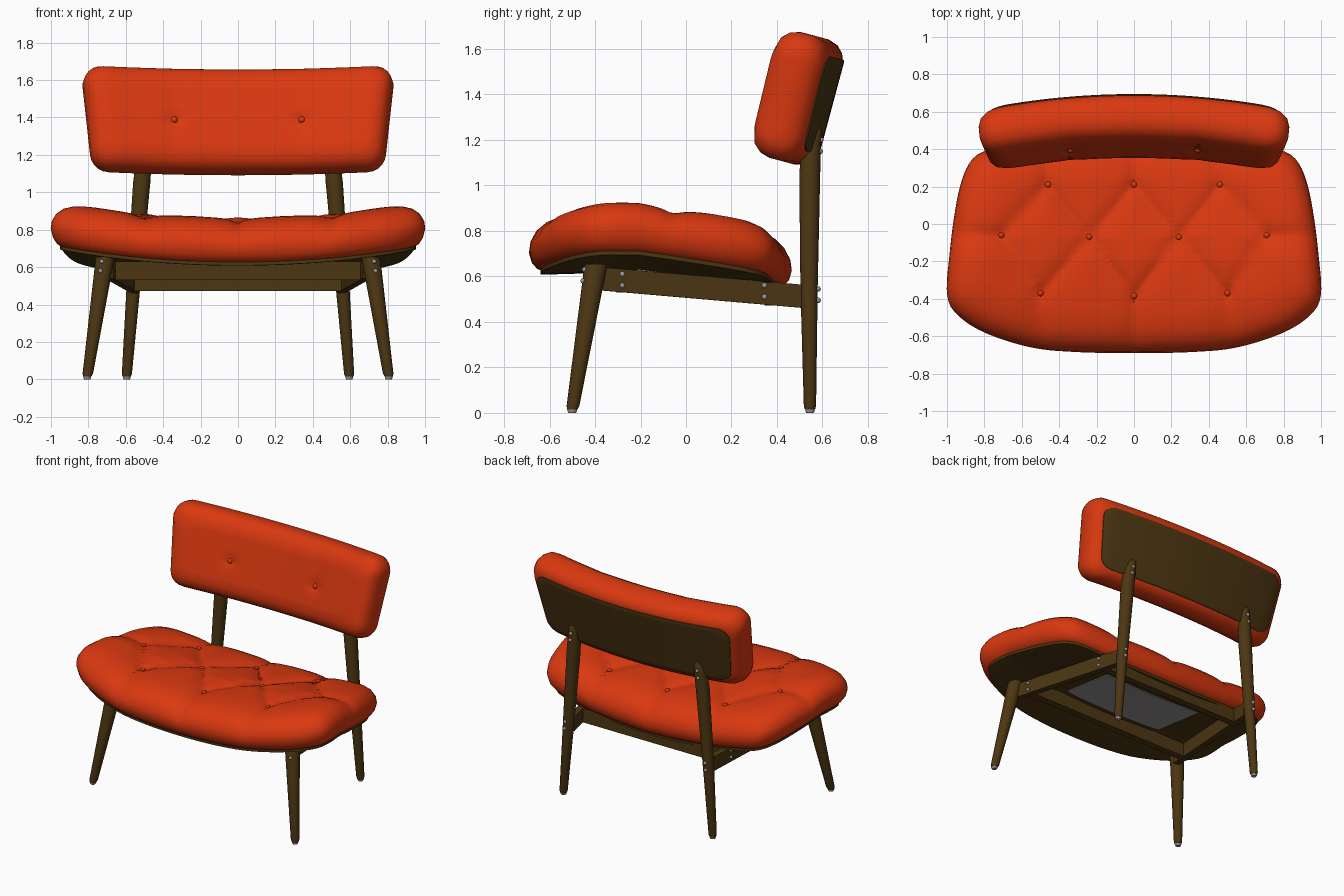
import bpy, bmesh, math
from mathutils import Vector

if "Cube" in bpy.data.objects:
    bpy.data.objects.remove(bpy.data.objects["Cube"])

def material(name, rgb):
    m = bpy.data.materials.new(name)
    m.diffuse_color = (*rgb, 1)
    m.use_nodes = True
    m.node_tree.nodes["Principled BSDF"].inputs["Base Color"].default_value = m.diffuse_color
    return m

RED = material("red upholstery", (0.70, 0.04, 0.005))
WOOD = material("dark wood", (0.073, 0.037, 0.006))
METAL = material("grey metal", (0.33, 0.31, 0.32))

def finish(name, bm, mat, angle=40):
    bmesh.ops.recalc_face_normals(bm, faces=bm.faces)
    me = bpy.data.meshes.new(name)
    bm.to_mesh(me)
    bm.free()
    me.materials.append(mat)
    me.shade_smooth()
    me.set_sharp_from_angle(angle=math.radians(angle))
    ob = bpy.data.objects.new(name, me)
    bpy.context.collection.objects.link(ob)
    return ob

# ---- helpers for cushions and boards
def mirrored_loop(half, n):
    """Resample a right-hand half outline evenly, then mirror it in x."""
    pts = [Vector(p) for p in half]
    run = [0]
    for a, b in zip(pts, pts[1:]):
        run.append(run[-1] + (b - a).length)
    out, j = [], 0
    for i in range(n + 1):
        s = run[-1] * i / n
        while j < len(pts) - 2 and run[j + 1] < s:
            j += 1
        out.append(pts[j].lerp(pts[j + 1], (s - run[j]) / (run[j + 1] - run[j])))
    return out + [Vector((-p.x, p.y)) for p in out[-2:0:-1]]

def spline(p, steps=8):
    p = [Vector(q) for q in p]
    p = [Vector((-p[1].x, p[1].y))] + p + [Vector((-p[-2].x, p[-2].y))]
    out = []
    for a, b, c, d in zip(p, p[1:], p[2:], p[3:]):
        for i in range(steps):
            t = i / steps
            out.append(0.5 * (2 * b + (c - a) * t + (2 * a - 5 * b + 4 * c - d) * t * t
                              + (3 * b - a - 3 * c + d) * t ** 3))
    return out + [p[-2]]

def pad(name, loop, centre, half, profile, surf, mat, n=22):
    """Closed pad: profile = (inset, height fraction) from bottom to top."""
    ks = [i / n for i in range(1, n)]
    layers = ([(*profile[0], k) for k in ks] + [(d, f, 1) for d, f in profile]
              + [(*profile[-1], k) for k in reversed(ks)])
    bm = bmesh.new()
    c = Vector(centre)
    rings = []
    for d, f, k in layers:
        rings.append([bm.verts.new(surf(c.x + (p.x - c.x) * k * (1 - d / half[0]),
                                        c.y + (p.y - c.y) * k * (1 - d / half[1]), f))
                      for p in loop])
    m = len(loop)
    for a, b in zip(rings, rings[1:]):
        for i in range(m):
            bm.faces.new((a[i], a[(i + 1) % m], b[(i + 1) % m], b[i]))
    for ring, f in ((rings[0], profile[0][1]), (rings[-1], profile[-1][1])):
        v = bm.verts.new(surf(c.x, c.y, f))
        for i in range(m):
            bm.faces.new((v, ring[i], ring[(i + 1) % m]))
    return finish(name, bm, mat, 50)

# ---- seat
def seat_base(x, y):
    return 0.632 + 0.085 * x * x - 0.13 * max(0, y + 0.2) - 0.03 * max(0, -y - 0.35)

TUFTS = [(0, 0.21), (0.46, 0.21), (0.24, -0.07), (0.71, -0.06), (0, -0.385), (0.5, -0.37)]
CREASES = [((0.71, -0.06), (0.46, 0.21)), ((0.46, 0.21), (0.24, -0.07)),
           ((0.24, -0.07), (0, 0.21)), ((0.71, -0.06), (0.5, -0.37)),
           ((0.5, -0.37), (0.24, -0.07)), ((0.24, -0.07), (0, -0.385)),
           ((0.5, -0.37), (0.5, -0.7)), ((0, -0.385), (0, -0.7)),
           ((0.46, 0.21), (0.46, 0.47)), ((0, 0.21), (0, 0.47)), ((0.71, -0.06), (1, -0.05))]

def seg_dist(p, a, b):
    a, b = Vector(a), Vector(b)
    t = max(0, min(1, (p - a).dot(b - a) / (b - a).length_squared))
    return (p - a - (b - a) * t).length

def seat_surf(x, y, f):
    p = Vector((abs(x), y))
    crease = min(seg_dist(p, a, b) for a, b in CREASES)
    dimple = min((p - Vector(t)).length for t in TUFTS)
    t = 0.208 + 0.03 * (1 - math.exp(-crease / 0.06)) - 0.012 * math.exp(-(dimple / 0.04) ** 2)
    return (x, y, seat_base(x, y) + f * t)

seat_loop = mirrored_loop(spline([(0, -0.69), (0.3, -0.685), (0.55, -0.66), (0.8, -0.58),
    (0.95, -0.48), (1.0, -0.37), (0.985, -0.15), (0.96, 0.05), (0.925, 0.22), (0.87, 0.34),
    (0.78, 0.395), (0.55, 0.43), (0.28, 0.455), (0, 0.465)]), 84)
seat_c, seat_h = (0, -0.1), (1.0, 0.58)
pad("seat_cushion", seat_loop, seat_c, seat_h,
    [(0.06, 0), (0.035, 0.05), (0.012, 0.18), (0, 0.38), (0.006, 0.55), (0.03, 0.73),
     (0.07, 0.87), (0.12, 0.95), (0.17, 0.985), (0.22, 1)], seat_surf, RED)
pad("seat_board", seat_loop, seat_c, seat_h, [(0.06, -0.016), (0.05, -0.014), (0.05, 0.004)],
    lambda x, y, f: (x, y, seat_base(x, y) + f), WOOD, 10)
plate_loop = mirrored_loop([(0, -0.22), (0.4, -0.22), (0.4, 0.2), (0, 0.2)], 30)
pad("underside_plate", plate_loop, (0, 0), (1, 1), [(0, -0.022), (0, -0.014)],
    lambda x, y, f: (x, y, seat_base(x, y) + f), METAL, 6)

# ---- backrest, in tilted coordinates: x, v up along the panel, w forward
SN, CS = math.sin(math.radians(15)), math.cos(math.radians(15))

def back_point(x, v, w):
    w2 = w + 0.125 * x * x
    return (x * (1 - 0.12 * w), 0.634 + v * SN - w2 * CS, 1.345 + v * CS + w2 * SN)

def back_surf(x, v, f):
    r2 = (abs(x) - 0.35) ** 2 + (v + 0.02) ** 2
    dent = 0.006 * math.exp(-abs(abs(x) - 0.35) / 0.05) + 0.014 * math.exp(-r2 / 0.0016)
    return back_point(x, v, f * 0.243 - f * f * dent)

def arc(cx, cy, r, a0):
    return [(cx + r * math.cos(math.radians(a0 + 10 * i)),
             cy + r * math.sin(math.radians(a0 + 10 * i))) for i in range(10)]

back_loop = mirrored_loop([(0, -0.285)] + arc(0.70, -0.185, 0.1, -90)
                          + arc(0.74, 0.185, 0.1, 0) + [(0, 0.285)], 70)
pad("back_cushion", back_loop, (0, 0), (0.83, 0.285),
    [(0.075, 0.0), (0.045, 0.04), (0.015, 0.16), (0, 0.34), (0, 0.58), (0.012, 0.76),
     (0.04, 0.9), (0.08, 0.97), (0.13, 1)], back_surf, RED)
pad("back_panel", back_loop, (0, 0), (0.83, 0.285),
    [(0.08, -0.008), (0.07, -0.004), (0.07, 0.02)], back_point, WOOD, 10)

# ---- round parts: knobs, legs, feet
def knob(name, pos, r, mat):
    bm = bmesh.new()
    bmesh.ops.create_uvsphere(bm, u_segments=12, v_segments=8, radius=r)
    bmesh.ops.translate(bm, verts=bm.verts, vec=Vector(pos))
    finish(name, bm, mat, 80)

def tube(name, stations, mat, sides=24):
    """Upright tapered tube through (x, y, z, radius) stations."""
    bm = bmesh.new()
    rings = [[bm.verts.new((x + r * math.cos(math.tau * i / sides),
                            y + r * math.sin(math.tau * i / sides), z)) for i in range(sides)]
             for x, y, z, r in stations]
    for a, b in zip(rings, rings[1:]):
        for i in range(sides):
            j = (i + 1) % sides
            bm.faces.new((a[i], a[j], b[j], b[i]))
    bm.faces.new(rings[0])
    bm.faces.new(rings[-1])
    finish(name, bm, mat, 50)

def beam(name, a, b, thick, height):
    """Rail with upright sides from a to b."""
    a, b = Vector(a), Vector(b)
    side = (b - a).cross(Vector((0, 0, 1))).normalized() * thick / 2
    up = Vector((0, 0, height / 2))
    bm = bmesh.new()
    q = [[bm.verts.new(e + s * side + u * up) for s, u in ((-1, -1), (1, -1), (1, 1), (-1, 1))]
         for e in (a, b)]
    bm.faces.new(q[0])
    bm.faces.new(q[1])
    for i in range(4):
        j = (i + 1) % 4
        bm.faces.new((q[0][i], q[0][j], q[1][j], q[1][i]))
    finish(name, bm, WOOD)

def rail_x(y):
    return 0.69 - 0.14 * (y + 0.38) / 0.9

for s, label in ((1, "right"), (-1, "left")):
    # legs and metal glides
    tube("front_leg_" + label, [(s * 0.806, -0.5, 0.014, 0.022), (s * 0.803, -0.497, 0.03, 0.028),
         (s * 0.712, -0.398, 0.64, 0.05), (s * 0.71, -0.396, 0.655, 0.048)], WOOD)
    tube("back_leg_" + label, [(s * 0.595, 0.545, 0.014, 0.022), (s * 0.594, 0.545, 0.03, 0.027),
         (s * 0.555, 0.541, 0.55, 0.038), (s * 0.515, 0.544, 1.05, 0.046),
         (s * 0.502, 0.552, 1.19, 0.042), (s * 0.496, 0.562, 1.24, 0.034),
         (s * 0.493, 0.568, 1.262, 0.018)], WOOD)
    for x, y in ((0.806, -0.5), (0.595, 0.545)):
        tube("foot_glide_" + label, [(s * x, y, 0, 0.016), (s * x, y, 0.006, 0.02),
                                     (s * x, y, 0.018, 0.02)], METAL, 16)
    # side rail
    beam("side_rail_" + label, (s * 0.69, -0.38, 0.59), (s * 0.55, 0.52, 0.512), 0.045, 0.102)
    # screws
    screws = [(0.562, 0.581, 0.495), (0.558, 0.581, 0.545), (0.51, 0.59, 1.15),
              (0.503, 0.593, 1.2), (0.735, -0.452, 0.58), (0.728, -0.445, 0.63)]
    screws += [(rail_x(y) + 0.022, y, z) for y, z in
               ((-0.28, 0.56), (-0.28, 0.61), (0.345, 0.51), (0.345, 0.56))]
    for x, y, z in screws:
        knob("screw_" + label, (s * x, y, z), 0.012, METAL)
    # buttons
    knob("back_button_" + label, back_surf(s * 0.35, -0.02, 1), 0.018, RED)
    for x, y in TUFTS:
        if x or s == 1:
            knob("seat_button_" + label, seat_surf(s * x, y, 1), 0.018, RED)

# ---- cross rails
beam("front_cross_rail", (-0.665, -0.28, 0.58), (0.665, -0.28, 0.58), 0.05, 0.1)
beam("rear_cross_rail", (-0.565, 0.37, 0.523), (0.565, 0.37, 0.523), 0.05, 0.1)
